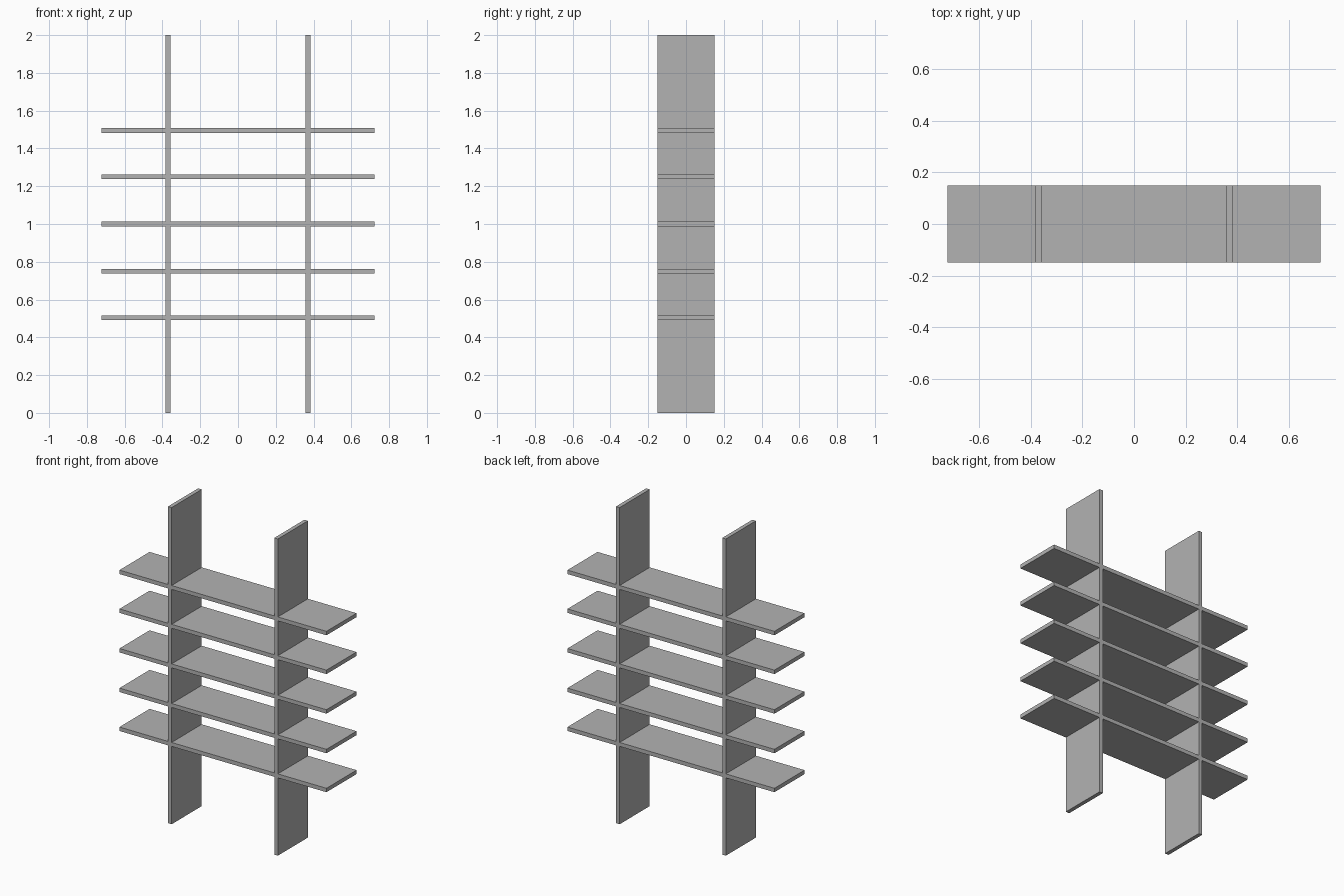
import bpy

cube = bpy.data.objects.get("Cube")
if cube:
    bpy.data.objects.remove(cube, do_unlink=True)

DEPTH = 0.30
THICK = 0.025
HEIGHT = 2.0
SHELF_WIDTH = 1.446
UPRIGHT_X = 0.371
SHELF_HEIGHTS = (0.504, 0.75, 1.0, 1.25, 1.495)

# One plain grey for every board
GREY = (0.45, 0.45, 0.45, 1.0)
grey = bpy.data.materials.new("plain_grey")
grey.use_nodes = True
grey.diffuse_color = GREY
grey.node_tree.nodes["Principled BSDF"].inputs["Base Color"].default_value = GREY


def board(name, size, location):
    bpy.ops.mesh.primitive_cube_add(size=1, location=location)
    obj = bpy.context.object
    obj.name = name
    obj.scale = size
    bpy.ops.object.transform_apply(location=False, rotation=False, scale=True)
    obj.data.materials.append(grey)
    return obj


# Two full-height uprights
for side, sign in (("left", 1), ("right", -1)):
    board(f"{side}_upright", (THICK, DEPTH, HEIGHT),
          (sign * UPRIGHT_X, 0, HEIGHT / 2))

# Five shelves crossing the uprights and overhanging at both ends
for number, z in enumerate(SHELF_HEIGHTS, start=1):
    board(f"shelf_{number}", (SHELF_WIDTH, DEPTH, THICK), (0, 0, z))
